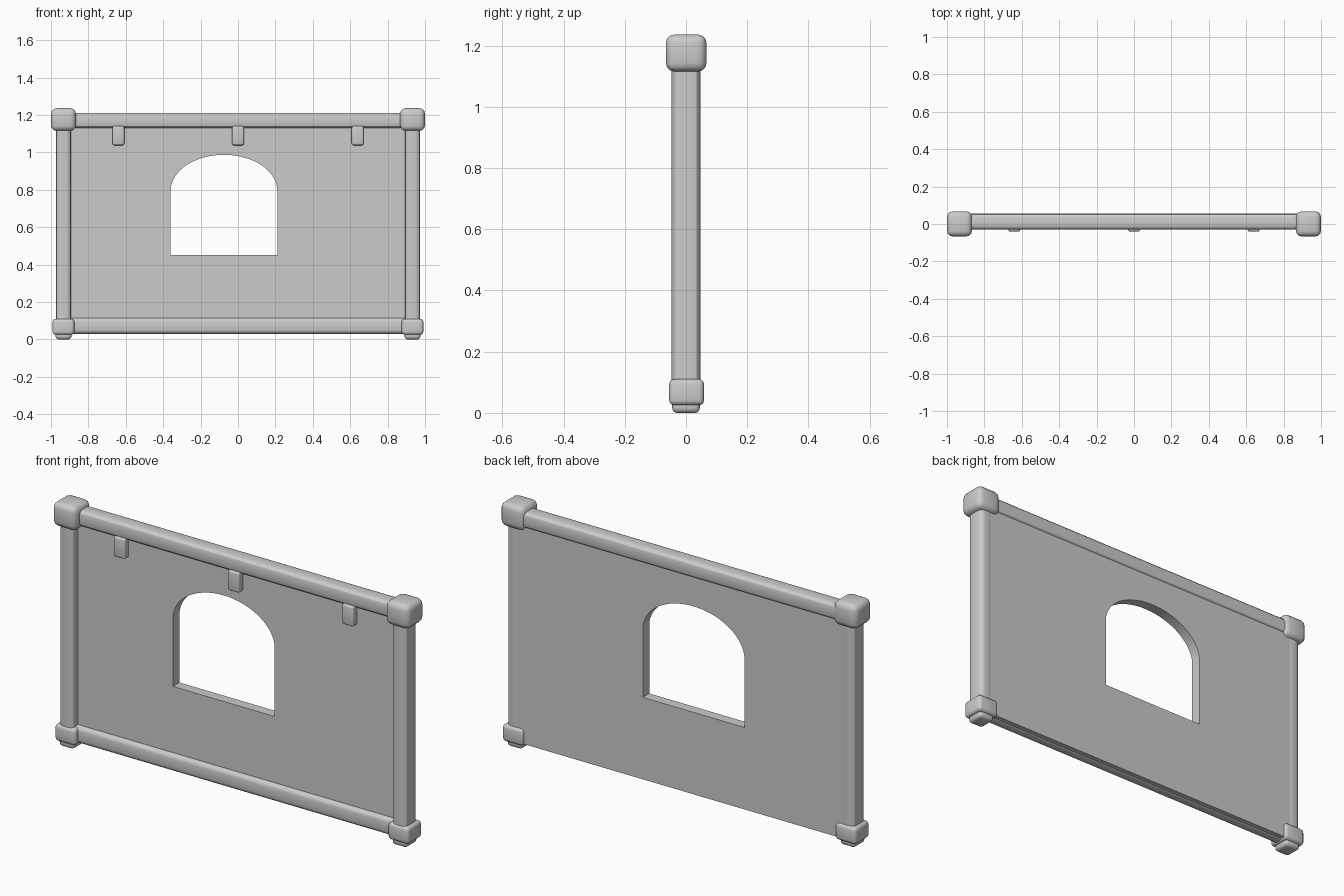
import bpy
import bmesh
from math import cos, sin, pi
from mathutils import Vector

default_cube = bpy.data.objects.get("Cube")
if default_cube:
    bpy.data.objects.remove(default_cube)

# Single grey finish
grey = bpy.data.materials.new("plain grey")
grey.use_nodes = True
grey.diffuse_color = (0.6, 0.6, 0.6, 1)
grey.node_tree.nodes["Principled BSDF"].inputs["Base Color"].default_value = (0.6, 0.6, 0.6, 1)


def smooth(obj):
    bpy.ops.object.select_all(action="DESELECT")
    obj.select_set(True)
    bpy.context.view_layer.objects.active = obj
    bpy.ops.object.shade_smooth_by_angle()


def rounded_box(name, low, high, radius, axis=None, segments=3):
    """Box between two corners; rounds all edges, or only those along one axis."""
    low, high = Vector(low), Vector(high)
    mid, size = (low + high) / 2, high - low
    bm = bmesh.new()
    bmesh.ops.create_cube(bm, size=1)
    for v in bm.verts:
        v.co = Vector(a * b for a, b in zip(v.co, size))
    edges = [e for e in bm.edges if axis is None
             or abs((e.verts[0].co - e.verts[1].co)[axis]) > 1e-4]
    bmesh.ops.bevel(bm, geom=edges, offset=radius, segments=segments,
                    profile=0.5, affect="EDGES")
    mesh = bpy.data.meshes.new(name)
    bm.to_mesh(mesh)
    bm.free()
    mesh.materials.append(grey)
    obj = bpy.data.objects.new(name, mesh)
    obj.location = mid
    bpy.context.collection.objects.link(obj)
    smooth(obj)
    return obj


# Wall panel with an arched window opening, drawn flat and then stood up
def outline(curve, points):
    spline = curve.splines.new("POLY")
    spline.points.add(len(points) - 1)
    for p, (x, z) in zip(spline.points, points):
        p.co = (x, z, 0, 1)
    spline.use_cyclic_u = True


panel_curve = bpy.data.curves.new("panel", "CURVE")
panel_curve.dimensions = "2D"
panel_curve.fill_mode = "BOTH"
panel_curve.extrude = 0.026
outline(panel_curve, [(-0.935, 0.035), (0.935, 0.035), (0.935, 1.17), (-0.935, 1.17)])
arch = [(-0.075 + 0.285 * cos(pi * i / 32), 0.795 + 0.192 * sin(pi * i / 32))
        for i in range(33)]
outline(panel_curve, [(-0.36, 0.45), (0.21, 0.45)] + arch)
panel_curve.materials.append(grey)
panel = bpy.data.objects.new("panel", panel_curve)
panel.location.y = 0.02
panel.rotation_euler.x = pi / 2
bpy.context.collection.objects.link(panel)
bpy.ops.object.select_all(action="DESELECT")
panel.select_set(True)
bpy.context.view_layer.objects.active = panel
bpy.ops.object.convert(target="MESH")
smooth(panel)

# Horizontal rails
rounded_box("top_beam", (-0.9, -0.03, 1.13), (0.9, 0.055, 1.21), 0.022, axis=0)
rounded_box("bottom_rail", (-0.9, -0.03, 0.03), (0.9, 0.03, 0.115), 0.02, axis=0)

# Corner posts with caps and feet
for side, s in (("left", 1), ("right", -1)):
    def corner(name, half_x, y0, y1, z0, z1, radius, axis=None):
        x = s * 0.933
        rounded_box(f"{side}_{name}", (x - half_x, y0, z0), (x + half_x, y1, z1),
                    radius, axis)

    corner("post", 0.04, -0.047, 0.047, 0.06, 1.17, 0.024, axis=2)
    corner("top_cap", 0.066, -0.066, 0.067, 1.115, 1.236, 0.028)
    corner("bottom_cap", 0.058, -0.055, 0.059, 0.025, 0.11, 0.016)
    corner("foot", 0.042, -0.045, 0.045, 0, 0.05, 0.016)

# Hanging clips under the beam
for name, x in (("right", -0.64), ("middle", 0), ("left", 0.64)):
    rounded_box(f"{name}_clip", (x - 0.032, -0.04, 1.038), (x + 0.032, 0.01, 1.14),
                0.009)
